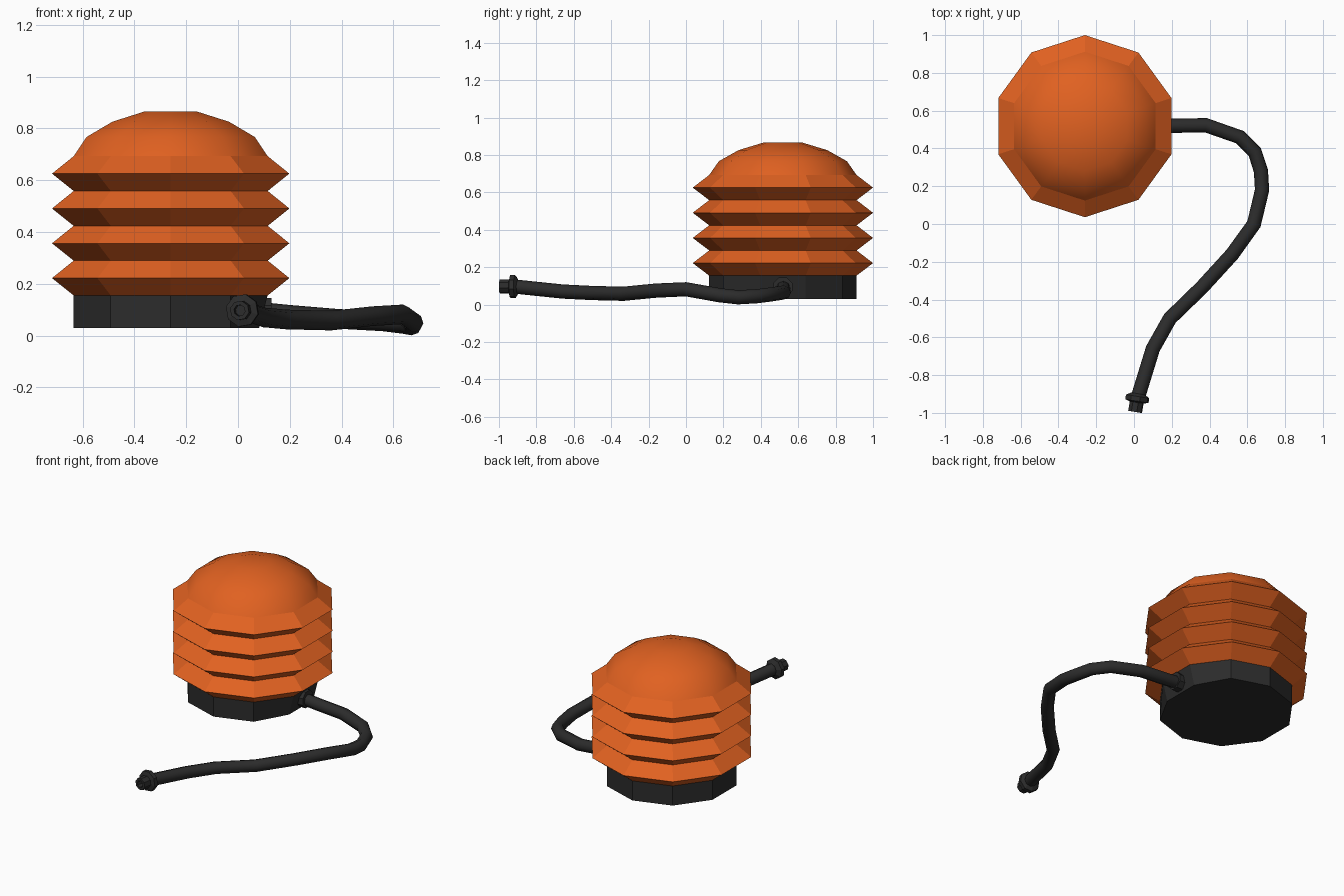
import bpy, math
from mathutils import Vector, Matrix

if "Cube" in bpy.data.objects:
    bpy.data.objects.remove(bpy.data.objects["Cube"])


def material(name, color):
    m = bpy.data.materials.new(name)
    m.diffuse_color = color
    m.use_nodes = True
    m.node_tree.nodes["Principled BSDF"].inputs["Base Color"].default_value = m.diffuse_color
    return m


ORANGE = material("orange_rubber", (0.75, 0.12, 0.015, 1))
BLACK = material("black_rubber", (0.025, 0.025, 0.025, 1))


def lathe(name, profile, sides, origin, mat, axis=(0, 0, 1), smooth_from=None, turn=90):
    """Closed stack of rings; profile is (radius, distance along axis)."""
    rot = Vector((0, 0, 1)).rotation_difference(Vector(axis)).to_matrix()
    verts, faces = [], []
    for r, h in profile:
        for i in range(sides):
            a = math.radians(turn) + math.tau * i / sides
            verts.append(rot @ Vector((r * math.cos(a), r * math.sin(a), h)) + Vector(origin))
    for k in range(len(profile) - 1):
        for i in range(sides):
            j = (i + 1) % sides
            faces.append((k * sides + i, k * sides + j, (k + 1) * sides + j, (k + 1) * sides + i))
    last = (len(profile) - 1) * sides
    faces.append(tuple(reversed(range(sides))))
    faces.append(tuple(range(last, last + sides)))
    me = bpy.data.meshes.new(name)
    me.from_pydata(verts, [], faces)
    me.materials.append(mat)
    if smooth_from is not None:
        for k, p in enumerate(me.polygons):
            p.use_smooth = k >= smooth_from * sides and k != len(faces) - 2
    ob = bpy.data.objects.new(name, me)
    bpy.context.collection.objects.link(ob)
    return ob


CX, CY = -0.26, 0.518
OUT, IN = 0.482, 0.394

# Base drum, lower edge drawn in under the hose socket
base = lathe("base", [(IN, 0.03), (IN, 0.157)], 10, (CX, CY, 0), BLACK)
for v in base.data.vertices:
    if v.co.x > 0.1 and v.co.z < 0.1:
        v.co.x = 0.082

# Bellows folds with smooth dome on top
profile = [(IN, 0.155)]
for i in range(4):
    z = 0.155 + i * 0.1345
    profile += [(OUT, z + 0.067), (IN, z + 0.1345)]
profile += [(0.342, 0.767), (0.237, 0.826), (0.105, 0.866)]
lathe("bellows", profile, 10, (CX, CY, 0), ORANGE, smooth_from=8)

# Hose socket on the side of the base
lathe("hose_socket", [(0.055, 0), (0.055, 0.08)], 8, (0.05, CY, 0.095), BLACK,
      axis=(1, 0, 0), turn=22.5)

# Hose
path = [(0.08, 0.52, 0.092), (0.2, 0.52, 0.08), (0.38, 0.523, 0.065), (0.56, 0.46, 0.055),
        (0.64, 0.38, 0.045), (0.672, 0.28, 0.039), (0.678, 0.18, 0.05), (0.635, 0.0, 0.082),
        (0.52, -0.16, 0.075), (0.36, -0.335, 0.058), (0.19, -0.50, 0.062),
        (0.10, -0.66, 0.07), (0.02, -0.92, 0.097)]
cu = bpy.data.curves.new("hose", "CURVE")
cu.dimensions = "3D"
cu.bevel_depth = 0.038
cu.bevel_resolution = 2
cu.use_fill_caps = True
sp = cu.splines.new("POLY")
sp.points.add(len(path) - 1)
for p, co in zip(sp.points, path):
    p.co = (*co, 1)
sp.use_smooth = True
cu.materials.append(BLACK)
bpy.context.collection.objects.link(bpy.data.objects.new("hose", cu))

# Nozzle: flange, tip and bore
lathe("nozzle", [(0.038, -0.01), (0.064, 0.005), (0.064, 0.03), (0.038, 0.037), (0.038, 0.088),
                 (0.022, 0.088), (0.022, 0.05)],
      8, (0.02, -0.908, 0.097), BLACK, axis=(-0.16, -0.98, 0), turn=22.5)
